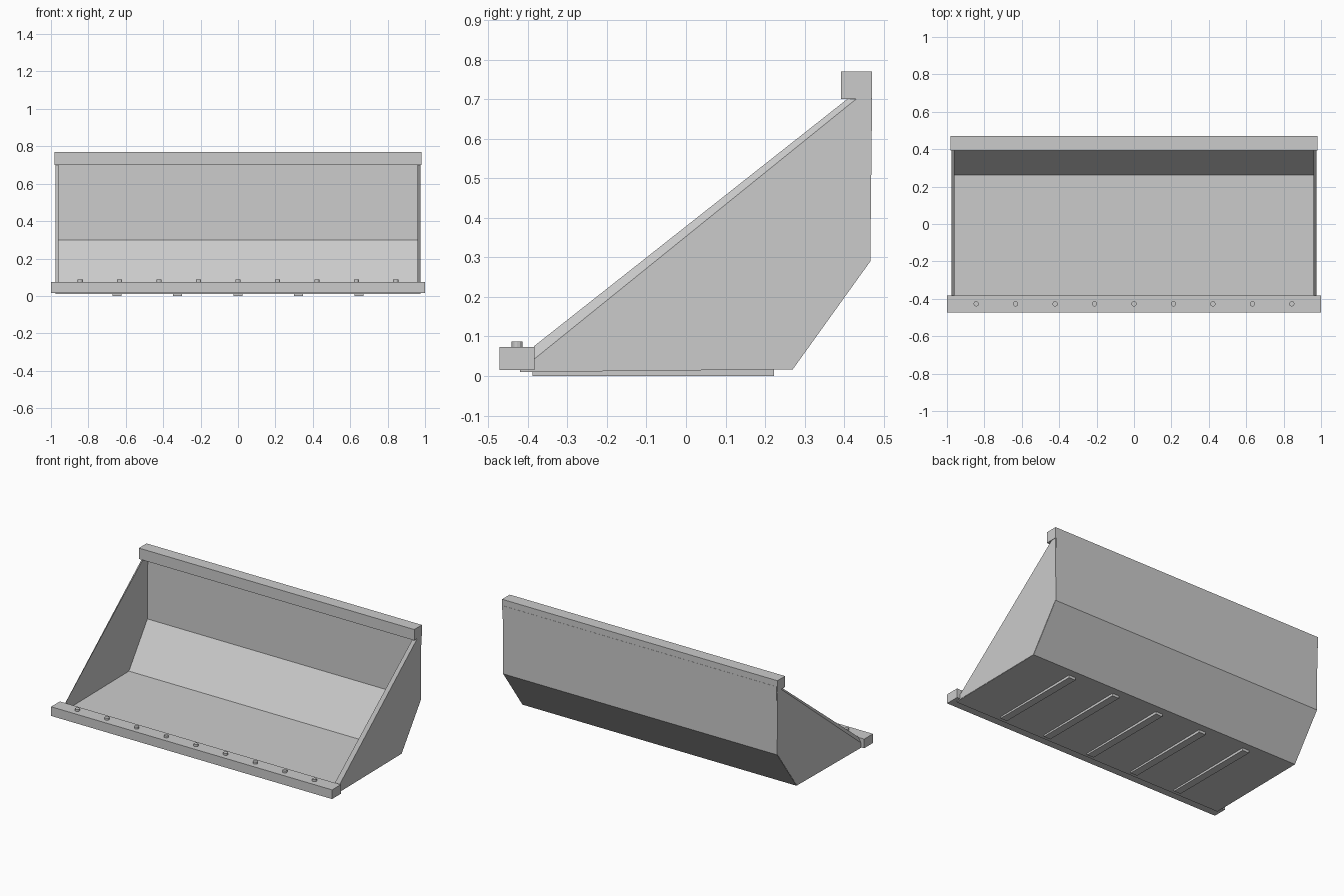
import bpy, bmesh

if "Cube" in bpy.data.objects:
    bpy.data.objects.remove(bpy.data.objects["Cube"])

def make(name, bm):
    bmesh.ops.recalc_face_normals(bm, faces=bm.faces)
    me = bpy.data.meshes.new(name)
    bm.to_mesh(me)
    bm.free()
    ob = bpy.data.objects.new(name, me)
    bpy.context.collection.objects.link(ob)
    return ob

def loft(name, xa, prof_a, xb, prof_b):
    """Solid between two (y, z) outlines at two x positions."""
    bm = bmesh.new()
    a = [bm.verts.new((xa, y, z)) for y, z in prof_a]
    b = [bm.verts.new((xb, y, z)) for y, z in prof_b]
    n = len(a)
    bm.faces.new(a)
    bm.faces.new(b[::-1])
    for i in range(n):
        j = (i + 1) % n
        bm.faces.new((a[i], b[i], b[j], a[j]))
    return make(name, bm)

def box(name, x0, x1, y0, y1, z0, z1):
    p = [(y0, z0), (y1, z0), (y1, z1), (y0, z1)]
    return loft(name, x0, p, x1, p)

# Folded sheet: floor, sloped heel and upright back
sheet = [(-0.42, 0.010), (0.27, 0.017), (0.466, 0.29), (0.471, 0.73),
         (0.453, 0.73), (0.449, 0.298), (0.261, 0.034), (-0.42, 0.027)]
loft("bucket_shell", -0.975, sheet, 0.975, sheet)

# Side plates, front edge chamfered toward the outside
back = [(-0.385, 0.012), (0.268, 0.018), (0.464, 0.29), (0.468, 0.71)]
inner = back + [(0.42, 0.71), (-0.385, 0.075)]
outer = back + [(0.442, 0.71), (-0.385, 0.042)]
for side, s in (("left", -1), ("right", 1)):
    loft(side + "_side_plate", s * 0.959, inner, s * 0.977, outer)

# Top stiffening bar and front cutting edge
box("top_bar", -0.98, 0.98, 0.392, 0.47, 0.70, 0.77)
box("cutting_edge", -1, 1, -0.472, -0.383, 0.015, 0.074)

# Bolt heads along the cutting edge
for i in range(9):
    bm = bmesh.new()
    bmesh.ops.create_cone(bm, cap_ends=True, segments=12,
                          radius1=0.014, radius2=0.014, depth=0.02)
    make(f"bolt_{i + 1}", bm).location = ((i - 4) * 0.211, -0.427, 0.077)

# Wear strips under the floor
for i in range(5):
    x = (i - 2) * 0.324
    box(f"wear_strip_{i + 1}", x - 0.024, x + 0.024, -0.388, 0.223, 0, 0.02)
